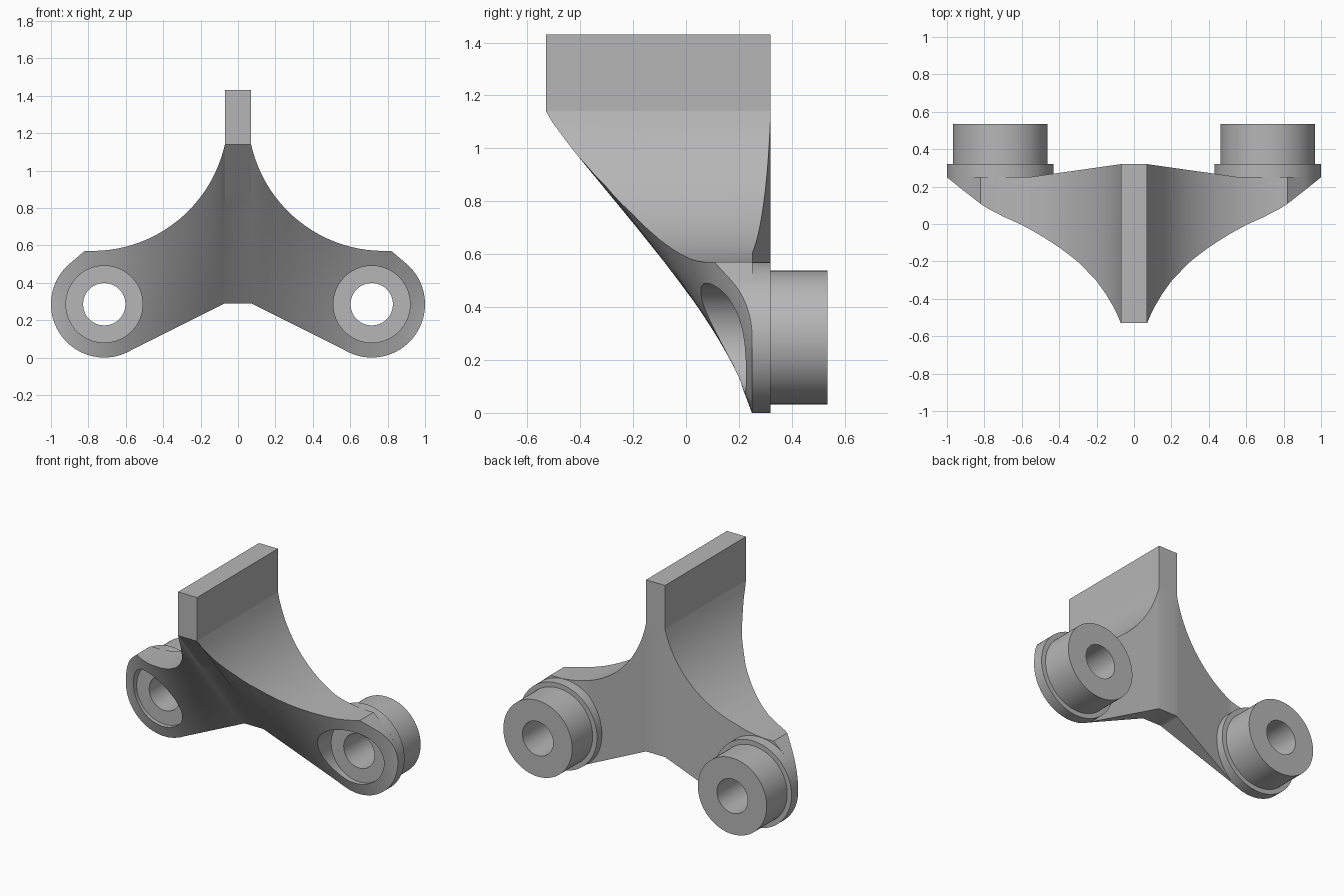
import bpy, bmesh, math

cube = bpy.data.objects.get("Cube")
if cube:
    bpy.data.objects.remove(cube, do_unlink=True)

grey = bpy.data.materials.new("plain_grey")
grey.use_nodes = True
GREY = (0.47, 0.47, 0.47, 1)
grey.diffuse_color = GREY
grey.node_tree.nodes["Principled BSDF"].inputs["Base Color"].default_value = GREY

BOSS_X, BOSS_Z, RIM_R = 0.715, 0.285, 0.285
WEB = 0.07          # half thickness of the upright web
ARC_X, ARC_Z, ARC_R = 0.78, 1.297, 0.727
STEPS = 10


def finish(bm, name):
    bmesh.ops.recalc_face_normals(bm, faces=bm.faces)
    mesh = bpy.data.meshes.new(name)
    bm.to_mesh(mesh)
    bm.free()
    mesh.materials.append(grey)
    ob = bpy.data.objects.new(name, mesh)
    bpy.context.collection.objects.link(ob)
    return ob


def shade(ob):
    bpy.ops.object.select_all(action='DESELECT')
    ob.select_set(True)
    bpy.context.view_layer.objects.active = ob
    bpy.ops.object.shade_smooth_by_angle(angle=math.radians(28))


def lathe(name, profile, cx, segments=96):
    """Closed (radius, y) profile turned about a y-directed axis."""
    bm = bmesh.new()
    rings = []
    for i in range(segments):
        a = 2 * math.pi * i / segments
        rings.append([bm.verts.new((cx + r * math.cos(a), y, BOSS_Z + r * math.sin(a)))
                      for r, y in profile])
    n = len(profile)
    for i in range(segments):
        p, q = rings[i], rings[(i + 1) % segments]
        for j in range(n):
            k = (j + 1) % n
            bm.faces.new((p[j], p[k], q[k], q[j]))
    return finish(bm, name)


def interpolate(table, x):
    for (x0, y0), (x1, y1) in zip(table, table[1:]):
        if x <= x1:
            return y0 + (y1 - y0) * (x - x0) / (x1 - x0)
    return table[-1][1]


def rim_height(x):
    return math.sqrt(max(RIM_R ** 2 - (x - BOSS_X) ** 2, 0))


def top_z(x):
    if x < ARC_X:
        return ARC_Z - math.sqrt(ARC_R ** 2 - (ARC_X - x) ** 2)
    if x < 0.9:
        return interpolate([(ARC_X, 0.57), (0.82, 0.57), (0.9, 0.502)], x)
    return BOSS_Z + rim_height(x)


def bottom_z(x):
    if x < 0.59:
        return interpolate([(WEB, 0.29), (0.59, 0.03)], x)
    return BOSS_Z - rim_height(x)


# Front face depth along the upper and lower edges, and back face depth
FRONT_TOP = [(WEB, -0.53), (0.1, -0.46), (0.15, -0.375), (0.2, -0.305), (0.3, -0.2),
             (0.4, -0.125), (0.5, -0.06), (0.6, -0.005), (0.7, 0.04), (0.8, 0.092),
             (0.9, 0.17), (1, 0.25)]
FRONT_LOW = [(WEB, 0.167), (0.59, 0.248), (1, 0.25)]
BACK = [(WEB, 0.32), (0.55, 0.252), (1, 0.252)]

# Column positions follow the arc, then the rounded end
start = math.acos((ARC_X - WEB) / ARC_R)
xs = [ARC_X - ARC_R * math.cos(start + (math.pi / 2 - start) * i / 22) for i in range(23)]
xs += [0.55, 0.59, 0.82]
xs += [BOSS_X + RIM_R * math.sin(math.radians(a)) for a in range(27, 88, 5)]
xs.sort()

# Flared body: columns of front and back points, mirrored
bm = bmesh.new()
columns = []
for side, x in [(-1, x) for x in reversed(xs)] + [(1, x) for x in xs]:
    lo, hi = bottom_z(x), top_z(x)
    y0, y1 = interpolate(FRONT_LOW, x), interpolate(FRONT_TOP, x)
    back = interpolate(BACK, x)
    front_pts, back_pts = [], []
    for j in range(STEPS + 1):
        v = j / STEPS
        z = lo + (hi - lo) * v
        front_pts.append(bm.verts.new((side * x, y0 + (y1 - y0) * v, z)))
        back_pts.append(bm.verts.new((side * x, back, z)))
    columns.append(front_pts + back_pts[::-1])
for p, q in zip(columns, columns[1:]):
    for j in range(len(p)):
        k = (j + 1) % len(p)
        bm.faces.new((p[j], p[k], q[k], q[j]))
bm.faces.new(columns[0])
bm.faces.new(columns[-1])
body = finish(bm, "flared_body")

# Round pockets cut through the body in front of each boss
bpy.context.view_layer.objects.active = body
for side in (-1, 1):
    bm = bmesh.new()
    bmesh.ops.create_cone(bm, cap_ends=True, segments=96, radius1=0.205, radius2=0.205, depth=2)
    cutter = finish(bm, "pocket_cutter")
    cutter.rotation_euler.x = math.pi / 2
    cutter.location = (side * BOSS_X, 0, BOSS_Z)
    cutter.hide_render = True
    cut = body.modifiers.new("pocket", 'BOOLEAN')
    cut.operation = 'DIFFERENCE'
    cut.solver = 'EXACT'
    cut.object = cutter
    bpy.context.view_layer.update()
    bpy.ops.object.modifier_apply(modifier=cut.name)
    bpy.data.objects.remove(cutter, do_unlink=True)
shade(body)

# Upright web above the flare
bm = bmesh.new()
bmesh.ops.create_cube(bm, size=1)
for v in bm.verts:
    v.co = (v.co.x * 2 * WEB, -0.105 + v.co.y * 0.85, 1.285 + v.co.z * 0.29)
finish(bm, "upright_web")

# Rim and boss with a through hole, on each side
for side, label in ((-1, "right"), (1, "left")):
    shade(lathe(label + "_boss", [(0.113, 0.25), (RIM_R, 0.25), (RIM_R, 0.32), (0.253, 0.32),
                                  (0.253, 0.535), (0.113, 0.535)], side * BOSS_X))
